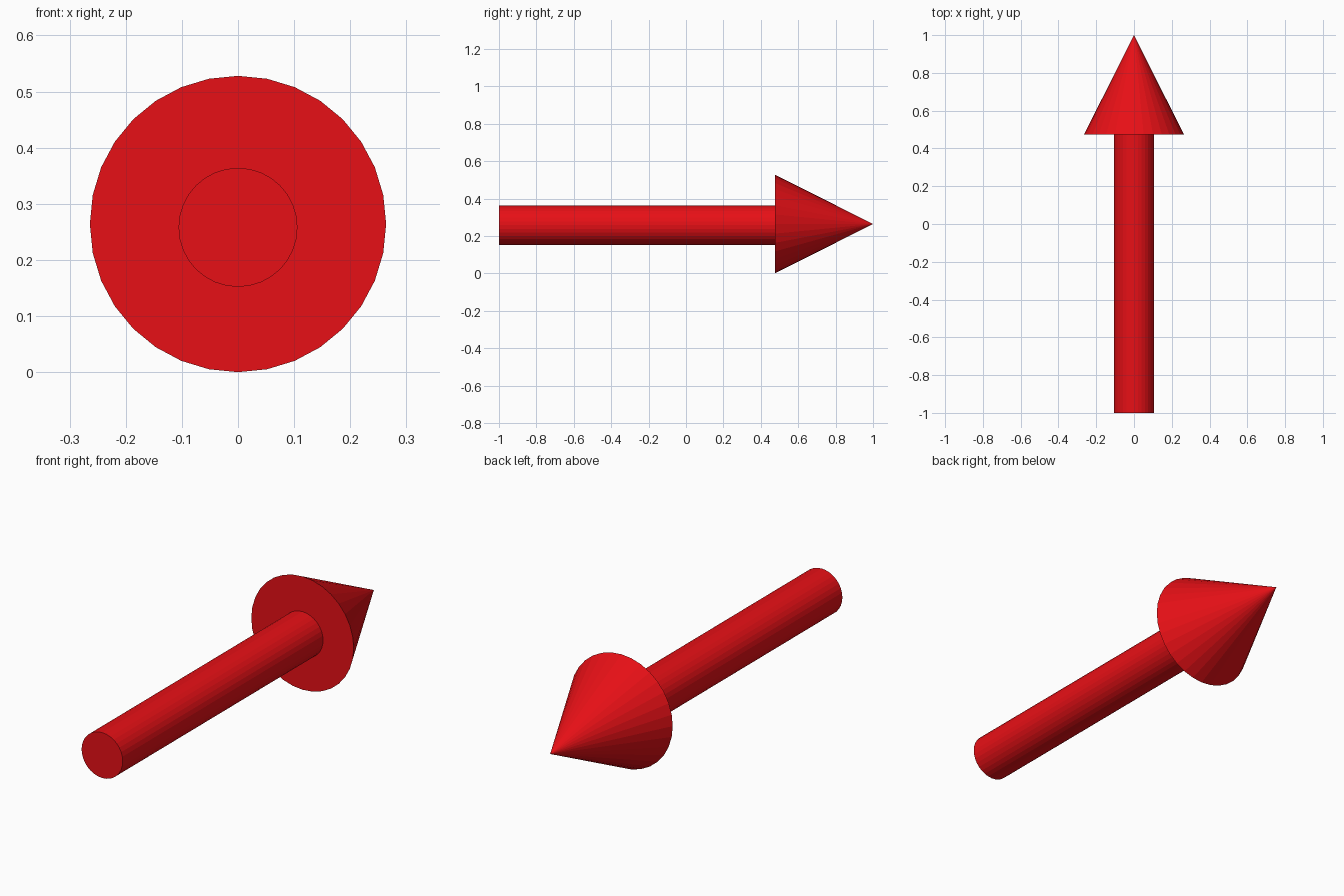
import bpy
from math import radians

if "Cube" in bpy.data.objects:
    bpy.data.objects.remove(bpy.data.objects["Cube"])

red = bpy.data.materials.new("red")
red.diffuse_color = (0.8, 0.005, 0.008, 1)
red.use_nodes = True
red.node_tree.nodes["Principled BSDF"].inputs["Base Color"].default_value = red.diffuse_color


def along_y(name, r_back, r_front, y0, y1, z):
    """Round part lying along y from y0 to y1, centred at height z."""
    bpy.ops.mesh.primitive_cone_add(
        vertices=32, radius1=r_back, radius2=r_front, depth=y1 - y0,
        location=(0, (y0 + y1) / 2, z), rotation=(radians(-90), 0, 0))
    ob = bpy.context.object
    ob.name = name
    ob.data.materials.append(red)
    return ob


# Pointed head
along_y("arrow_head", 0.264, 0, 0.475, 1.0, 0.264)
# Straight shaft, sitting slightly below the head's axis
along_y("arrow_shaft", 0.106, 0.106, -1.0, 0.48, 0.258)
